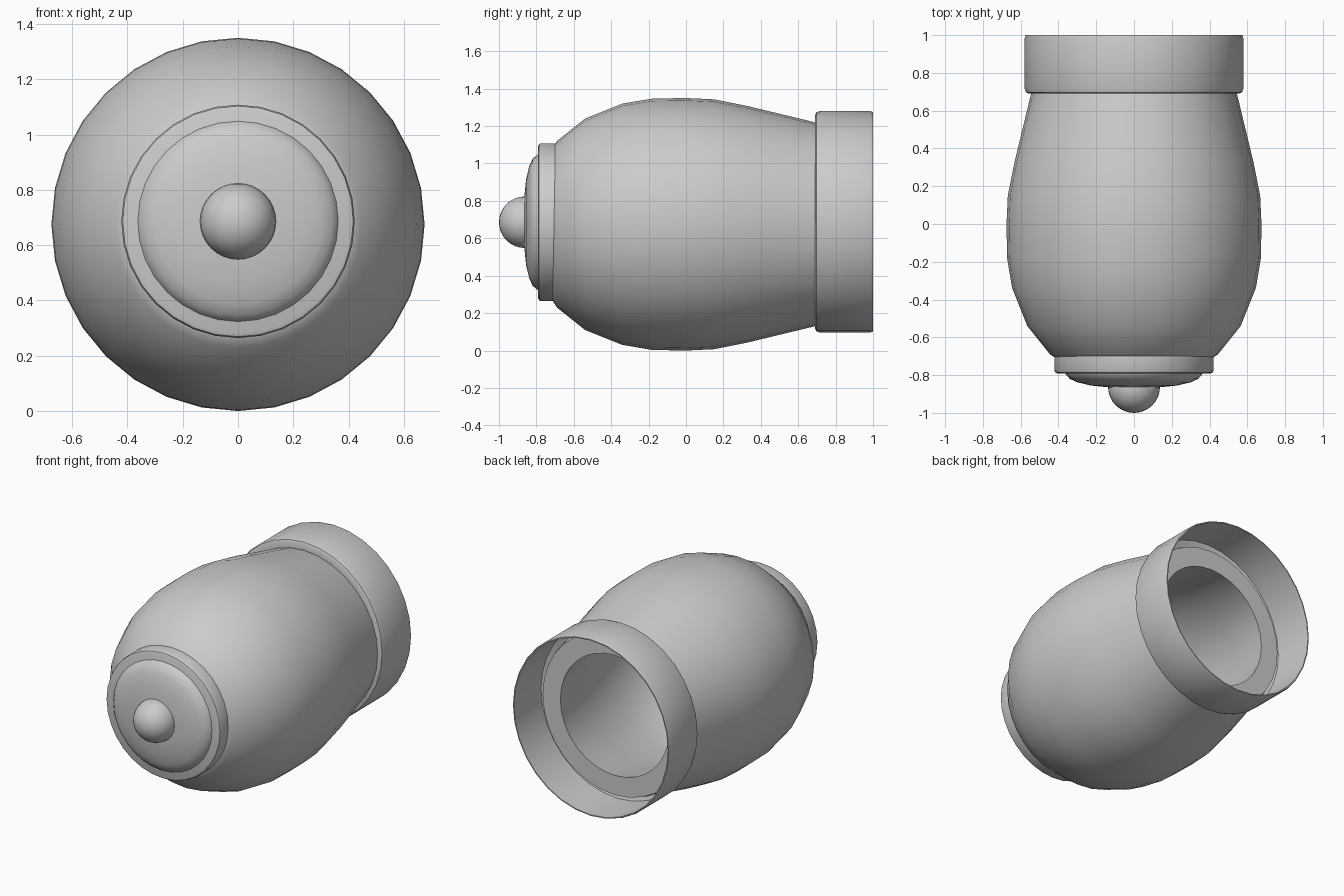
import bpy, bmesh
from math import tau, radians
from mathutils import Vector

cube = bpy.data.objects.get("Cube")
if cube:
    bpy.data.objects.remove(cube, do_unlink=True)

grey = bpy.data.materials.new("plain grey")
grey.use_nodes = True
colour = (0.6, 0.6, 0.6, 1)
grey.diffuse_color = colour
grey.node_tree.nodes["Principled BSDF"].inputs["Base Color"].default_value = colour


def lathe(name, profile, z, steps=32, x_scale=1.0, angle=40):
    """Spin a (radius, y) profile about a lying axis at height z."""
    bm = bmesh.new()
    verts = [bm.verts.new((0, y, r)) for r, y in profile]
    edges = [bm.edges.new(pair) for pair in zip(verts, verts[1:])]
    bmesh.ops.spin(bm, geom=verts + edges, cent=(0, 0, 0), axis=(0, 1, 0),
                   angle=tau, steps=steps, use_duplicate=False)
    bmesh.ops.remove_doubles(bm, verts=bm.verts, dist=0.0005)
    bmesh.ops.scale(bm, vec=(x_scale, 1, 1), verts=bm.verts)
    bmesh.ops.recalc_face_normals(bm, faces=bm.faces)
    mesh = bpy.data.meshes.new(name)
    bm.to_mesh(mesh)
    bm.free()
    return finish(bpy.data.objects.new(name, mesh), z, angle)


def finish(obj, z, angle):
    obj.location.z = z
    obj.data.materials.append(grey)
    bpy.context.collection.objects.link(obj)
    bpy.ops.object.select_all(action='DESELECT')
    obj.select_set(True)
    bpy.context.view_layer.objects.active = obj
    bpy.ops.object.shade_smooth_by_angle(angle=radians(angle))
    return obj


body_z, trim_z = 0.675, 0.686

# Hollow barrel: outer wall, flat mouth lip, inner wall
lathe("barrel_body", [
    (0, -0.72), (0.4, -0.72), (0.445, -0.69), (0.565, -0.54), (0.645, -0.34),
    (0.672, -0.18), (0.675, 0), (0.668, 0.15), (0.632, 0.33), (0.545, 0.69),
    (0.53, 0.75), (0.4, 0.75), (0.47, 0.4), (0.52, 0.1), (0.52, -0.15),
    (0.46, -0.4), (0.3, -0.58), (0, -0.62)], body_z)

# Open collar sleeve around the mouth, thin walled
lathe("rear_collar", [
    (0.535, 0.69), (0.57, 0.69), (0.586, 0.697), (0.592, 0.715),
    (0.592, 0.985), (0.587, 1.0), (0.58, 1.0), (0.58, 0.715), (0.535, 0.7),
    (0.535, 0.69)], trim_z + 0.002, x_scale=0.977)

# Front ring, shallow dome and round knob
lathe("front_ring", [
    (0, -0.7), (0.422, -0.7), (0.422, -0.775), (0.417, -0.786),
    (0.405, -0.791), (0, -0.791)], trim_z)
lathe("front_dome", [
    (0.365, -0.785), (0.36, -0.797), (0.34, -0.82), (0.3, -0.838),
    (0.23, -0.855), (0.13, -0.865), (0, -0.868)], trim_z)

bm = bmesh.new()
bmesh.ops.create_uvsphere(bm, u_segments=32, v_segments=16, radius=0.1375)
mesh = bpy.data.meshes.new("front_knob")
bm.to_mesh(mesh)
bm.free()
knob = bpy.data.objects.new("front_knob", mesh)
knob.location.y = -1 + 0.1375
finish(knob, trim_z, 40)
